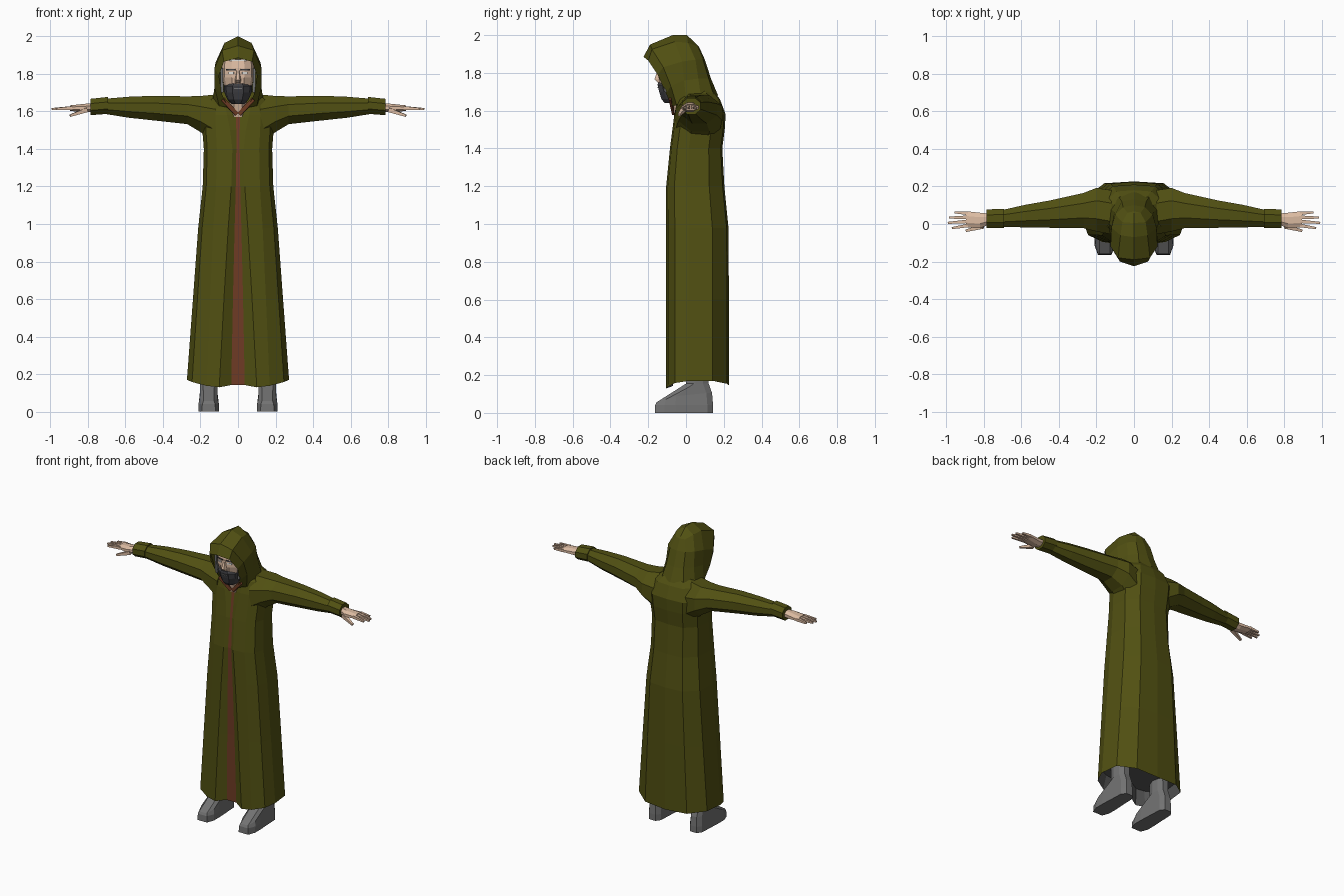
import bpy, bmesh, math
from mathutils import Vector


def material(name, rgb):
    m = bpy.data.materials.new(name)
    m.diffuse_color = (*rgb, 1)
    return m


OLIVE = material("olive cloth", (0.082, 0.080, 0.006))
BROWN = material("brown tunic", (0.16, 0.045, 0.018))
SKIN = material("skin", (0.72, 0.50, 0.36))
GREY = material("boot grey", (0.17, 0.17, 0.17))
DARK = material("dark lining", (0.10, 0.10, 0.10))
BEARD = material("beard", (0.055, 0.055, 0.062))
WHITE = material("eye white", (0.75, 0.75, 0.72))


def loft(name, rings, mats, closed=True, caps=True, mirror=False, rule=None):
    """Skin a list of equal-length point rings; rule(band, side) gives a material slot."""
    bm = bmesh.new()
    rows = [[bm.verts.new(p) for p in ring] for ring in rings]
    n = len(rows[0])
    for b in range(len(rows) - 1):
        for i in range(n if closed else n - 1):
            j = (i + 1) % n
            f = bm.faces.new((rows[b][i], rows[b][j], rows[b + 1][j], rows[b + 1][i]))
            f.material_index = rule(b, i) if rule else 0
    if caps:
        f = bm.faces.new(rows[0][::-1])
        f.material_index = rule(0, 0) if rule else 0
        bm.faces.new(rows[-1])
    bmesh.ops.remove_doubles(bm, verts=bm.verts[:], dist=1e-5)
    bmesh.ops.recalc_face_normals(bm, faces=bm.faces[:])
    me = bpy.data.meshes.new(name)
    bm.to_mesh(me)
    bm.free()
    for m in mats:
        me.materials.append(m)
    ob = bpy.data.objects.new(name, me)
    bpy.context.collection.objects.link(ob)
    if mirror:
        ob.modifiers.new("mirror", 'MIRROR')
    return ob


def both(half):
    """Close a right half outline, front to back, with its mirror image."""
    left = [(-x, y, z) for x, y, z in reversed(half) if abs(x) > 1e-6]
    return half + left


def oval_x(x, y0, y1, z0, z1, n=8):
    """Ring across the x axis filling the given y and z range."""
    k = 1 / math.cos(math.pi / n)
    pts = []
    for i in range(n):
        a = 2 * math.pi * (i + 0.5) / n
        pts.append((x, (y0 + y1) / 2 + k * (y1 - y0) / 2 * math.cos(a),
                    (z0 + z1) / 2 + k * (z1 - z0) / 2 * math.sin(a)))
    return pts


def bar(name, a, b, w0, h0, w1, h1, mat, mirror=True):
    """Tapered box from a to b; w is the horizontal and h the other thickness."""
    a, b = Vector(a), Vector(b)
    d = (b - a).normalized()
    side = d.cross(Vector((0, 0, 1)) if abs(d.z) < 0.9 else Vector((0, 1, 0))).normalized()
    up = side.cross(d)
    rings = [[p + side * sx * w / 2 + up * sz * h / 2
              for sx, sz in ((-1, -1), (1, -1), (1, 1), (-1, 1))]
             for p, w, h in ((a, w0, h0), (b, w1, h1))]
    return loft(name, rings, [mat], mirror=mirror)


# Robe: z, half width, front y, back y, opening, fold x, fold depth, hem lift
def robe_ring(z, hw, yf, yb, gap, fold, inset, lift=0.0):
    d = yb - yf
    return both([(gap, yf + inset, z + lift * 0.3), (fold, yf, z),
                 (0.62 * hw, yf + 0.03 * d, z + lift * 0.2),
                 (0.9 * hw, yf + 0.14 * d, z + lift * 0.7),
                 (hw, yf + 0.36 * d, z + lift), (0.95 * hw, yf + 0.74 * d, z + lift),
                 (0.58 * hw, yf + 0.97 * d, z + lift * 0.6), (0, yb, z + lift * 0.4)])


robe = [(0.24, 0.250, -0.092, 0.215, 0.033, 0.095, 0.035),
        (0.13, 0.272, -0.105, 0.227, 0.036, 0.100, 0.035, 0.04),
        (0.60, 0.240, -0.105, 0.227, 0.027, 0.075, 0.028),
        (0.98, 0.212, -0.105, 0.225, 0.018, 0.052, 0.020),
        (1.20, 0.188, -0.105, 0.203, 0.012, 0.036, 0.014),
        (1.40, 0.182, -0.085, 0.192, 0.009, 0.030, 0.010),
        (1.50, 0.190, -0.072, 0.205, 0.009, 0.042, 0.010),
        (1.58, 0.195, -0.062, 0.210, 0.012, 0.058, 0.010),
        (1.66, 0.160, -0.045, 0.180, 0.045, 0.075, 0.005),
        (1.705, 0.105, -0.025, 0.145, 0.040, 0.055, 0.003)]
n_side = len(robe_ring(*robe[0]))
loft("robe", [robe_ring(*r) for r in robe], [OLIVE, BROWN, DARK],
     rule=lambda b, i: 2 if b == 0 else (1 if i == n_side - 1 else 0))

# Hood: arches from the face opening back to the nape, bottom to crown
hood = [[(0.050, -0.075, 1.62), (0.085, -0.105, 1.69), (0.102, -0.150, 1.79),
         (0.075, -0.200, 1.865), (0, -0.225, 1.885)],
        [(0.100, -0.050, 1.63), (0.125, -0.080, 1.73), (0.125, -0.120, 1.83),
         (0.085, -0.180, 1.925), (0, -0.190, 1.950)],
        [(0.135, 0.000, 1.66), (0.120, -0.010, 1.76), (0.120, -0.020, 1.86),
         (0.072, -0.060, 1.965), (0, -0.070, 2.000)],
        [(0.125, 0.080, 1.67), (0.105, 0.065, 1.77), (0.100, 0.050, 1.87),
         (0.062, 0.010, 1.960), (0, 0.005, 2.000)],
        [(0.085, 0.150, 1.67), (0.065, 0.120, 1.77), (0.058, 0.090, 1.87),
         (0.035, 0.060, 1.940), (0, 0.058, 1.950)],
        [(0, 0.170, 1.68), (0, 0.132, 1.77), (0, 0.100, 1.87),
         (0, 0.068, 1.94), (0, 0.058, 1.95)]]
loft("hood", [a + [(-x, y, z) for x, y, z in a[-2::-1]] for a in hood],
     [OLIVE], closed=False, caps=False)

# Sleeves and cuffs
sleeve = [(0.12, -0.055, 0.180, 1.42, 1.69), (0.20, -0.040, 0.192, 1.49, 1.682),
          (0.27, -0.022, 0.165, 1.532, 1.680), (0.45, -0.020, 0.125, 1.552, 1.683),
          (0.58, -0.018, 0.102, 1.566, 1.678), (0.70, -0.015, 0.075, 1.585, 1.668)]
loft("sleeve", [oval_x(*s) for s in sleeve], [OLIVE], mirror=True)
loft("cuff", [oval_x(0.692, -0.022, 0.080, 1.587, 1.677),
              oval_x(0.785, -0.022, 0.078, 1.580, 1.667)], [OLIVE], mirror=True)

# Hands
loft("palm", [oval_x(0.765, 0.000, 0.055, 1.598, 1.645),
              oval_x(0.820, -0.022, 0.060, 1.594, 1.640),
              oval_x(0.895, -0.018, 0.068, 1.603, 1.632)], [SKIN], mirror=True)
for i, (tip, y0, y1) in enumerate([(0.970, -0.008, -0.022), (0.992, 0.014, 0.006),
                                   (0.985, 0.036, 0.034), (0.955, 0.057, 0.062)]):
    bar("finger_%d" % (i + 1), (0.885, y0, 1.618), (tip, y1, 1.613),
        0.019, 0.020, 0.011, 0.010, SKIN)
bar("thumb", (0.805, -0.012, 1.608), (0.895, -0.036, 1.577), 0.026, 0.024, 0.013, 0.012, SKIN)


# Boots: outline rings stacked in z, toe facing forward
def boot_ring(z, hw, yf, yb, toe):
    c, m = 0.156, yf + 0.35 * (yb - yf)
    return [(c - toe, yf, z), (c + toe, yf, z), (c + hw, yf + 0.05, z), (c + hw, m, z),
            (c + hw * 0.85, yb - 0.03, z), (c + hw * 0.45, yb, z), (c - hw * 0.45, yb, z),
            (c - hw * 0.85, yb - 0.03, z), (c - hw, m, z), (c - hw, yf + 0.05, z)]


boot = [boot_ring(0.0, 0.054, -0.165, 0.143, 0.036), boot_ring(0.042, 0.054, -0.163, 0.143, 0.034)]
slope = [(x, y, 0.055 + max(0, min(1, (y + 0.16) / 0.16)) * 0.05)
         for x, y, z in boot_ring(0, 0.048, -0.155, 0.138, 0.028)]
loft("boot", boot + [slope, boot_ring(0.155, 0.046, 0.0, 0.120, 0.03),
                     boot_ring(0.24, 0.046, 0.0, 0.115, 0.03)], [GREY], mirror=True)


# Head, hair, beard: z, half width, front y, back y
def head_ring(z, hw, yf, yb):
    return both([(0.4 * hw, yf, z), (0.85 * hw, yf + 0.025, z), (hw, yf + 0.06, z),
                 (hw * 0.8, yb - 0.02, z), (0.4 * hw, yb, z)])


loft("head", [head_ring(*r) for r in [
    (1.57, 0.050, -0.058, 0.05), (1.66, 0.050, -0.080, 0.05), (1.70, 0.066, -0.128, 0.05),
    (1.78, 0.084, -0.145, 0.04), (1.83, 0.086, -0.145, 0.03), (1.88, 0.080, -0.135, 0.0)]], [SKIN])
loft("beard", [head_ring(*r) for r in [
    (1.640, 0.035, -0.113, -0.04), (1.662, 0.056, -0.130, -0.03), (1.70, 0.073, -0.142, -0.02),
    (1.735, 0.075, -0.150, -0.02), (1.748, 0.050, -0.149, -0.02)]], [BEARD])
bar("sideburn", (0.084, -0.100, 1.70), (0.088, -0.100, 1.83), 0.014, 0.03, 0.014, 0.04, GREY)
loft("nose", [[(-w, -0.13, z), (-w * 0.5, y, z), (w * 0.5, y, z), (w, -0.13, z)]
              for z, w, y in [(1.750, 0.018, -0.150), (1.766, 0.020, -0.167),
                              (1.820, 0.010, -0.149)]], [SKIN])
bar("mouth", (-0.022, -0.148, 1.722), (0.022, -0.148, 1.722), 0.008, 0.006, 0.008, 0.006, GREY, False)
bar("eyebrow", (0.014, -0.148, 1.822), (0.064, -0.134, 1.822), 0.009, 0.008, 0.009, 0.006, BEARD)
bar("eye", (0.022, -0.146, 1.805), (0.050, -0.138, 1.805), 0.008, 0.009, 0.008, 0.009, WHITE)
bar("hairline", (-0.045, -0.139, 1.873), (0.045, -0.139, 1.873), 0.009, 0.008, 0.009, 0.008, WHITE, False)

# Tunic collar around the throat
bar("collar", (0.006, -0.066, 1.585), (0.082, -0.084, 1.665), 0.012, 0.022, 0.012, 0.022, BROWN)
